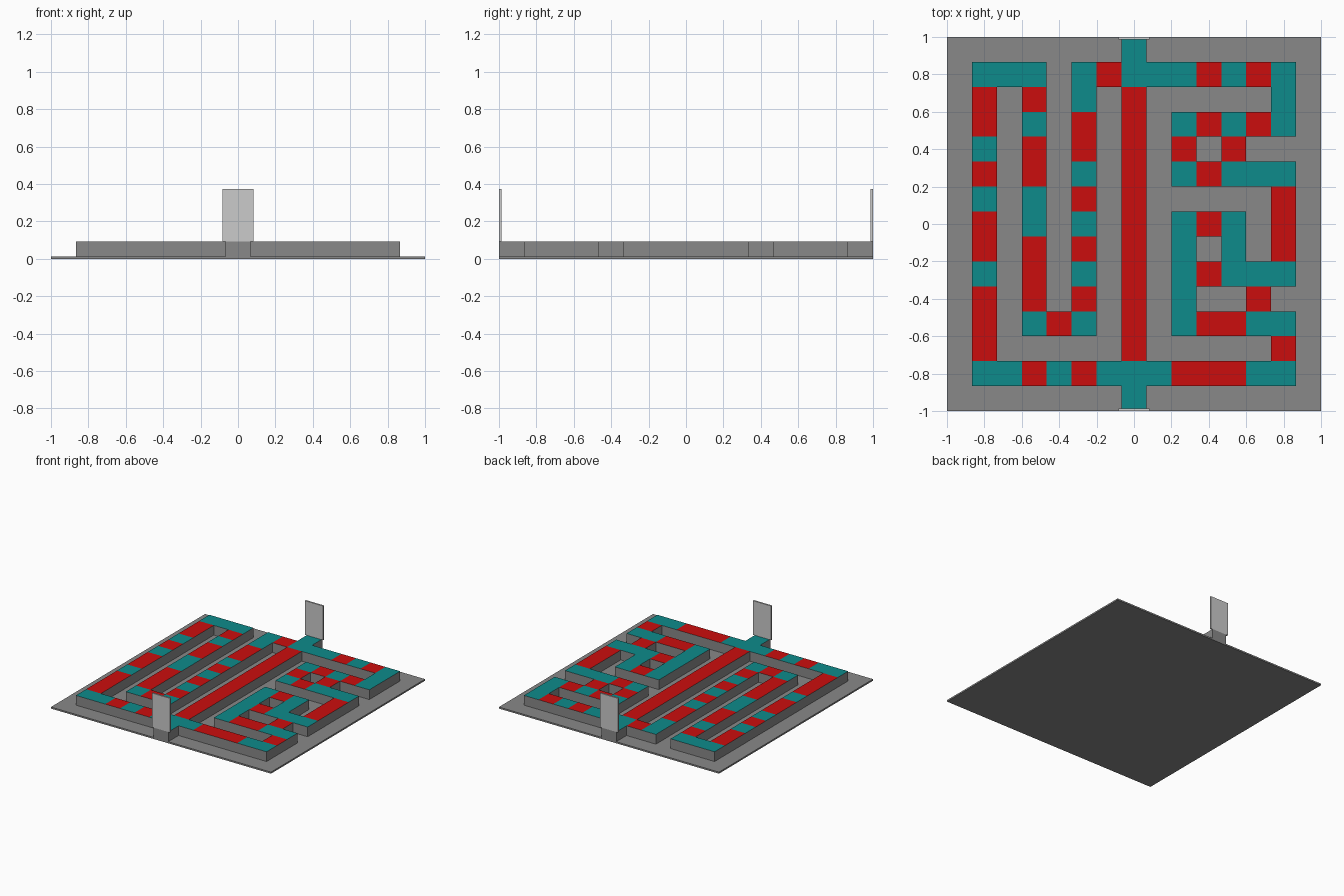
import bpy
import bmesh
from mathutils import Vector

old = bpy.data.objects.get("Cube")
if old:
    bpy.data.objects.remove(old, do_unlink=True)


def make_material(name, color):
    mat = bpy.data.materials.new(name)
    mat.use_nodes = True
    rgba = (*color, 1.0)
    mat.diffuse_color = rgba
    mat.node_tree.nodes["Principled BSDF"].inputs["Base Color"].default_value = rgba
    return mat


grey = make_material("stone grey", (0.25, 0.25, 0.25))
teal = make_material("teal", (0.004, 0.26, 0.26))
red = make_material("red", (0.6, 0.004, 0.004))
pale = make_material("pale grey", (0.6, 0.6, 0.6))


def add_object(name, bm, materials):
    bmesh.ops.recalc_face_normals(bm, faces=bm.faces)
    mesh = bpy.data.meshes.new(name)
    bm.to_mesh(mesh)
    bm.free()
    for mat in materials:
        mesh.materials.append(mat)
    obj = bpy.data.objects.new(name, mesh)
    bpy.context.collection.objects.link(obj)
    return obj


def add_box(name, low, high, mat):
    low, high = Vector(low), Vector(high)
    bm = bmesh.new()
    bmesh.ops.create_cube(bm, size=1)
    bmesh.ops.scale(bm, vec=high - low, verts=bm.verts)
    bmesh.ops.translate(bm, vec=(low + high) / 2, verts=bm.verts)
    return add_object(name, bm, [mat])


# Plan of the raised path, back row first: T teal, R red, dot open floor
PLAN = """
.......T.......
.TTT.TRTTTRTRT.
.R.R.T.R.....T.
.R.T.R.R.TRTRT.
.T.R.R.R.R.R...
.R.R.T.R.TRTTT.
.T.T.R.R.....R.
.R.T.T.R.TRT.R.
.R.R.R.R.T.T.R.
.T.R.T.R.TRTTT.
.R.R.R.R.T..R..
.R.TRT.R.TRRTT.
.R.....R.....R.
.TTRTRTTTRRRTT.
.......T.......
""".split()
COUNT = len(PLAN)
CELL = 2 / COUNT
FLOOR = 0.013
TOP = 0.093

# Thin ground slab
add_box("base_slab", (-1, -1, 0), (1, 1, FLOOR), grey)

# Raised path: cell quads with shared corners, extruded upward
bm = bmesh.new()
corners = {}


def corner(col, row):
    if (col, row) not in corners:
        corners[col, row] = bm.verts.new((col * CELL - 1, 1 - row * CELL, FLOOR))
    return corners[col, row]


for row, line in enumerate(PLAN):
    for col, kind in enumerate(line):
        if kind != ".":
            bm.faces.new([corner(col, row), corner(col, row + 1),
                          corner(col + 1, row + 1), corner(col + 1, row)])
result = bmesh.ops.extrude_face_region(bm, geom=bm.faces[:])
raised = [v for v in result["geom"] if isinstance(v, bmesh.types.BMVert)]
bmesh.ops.translate(bm, vec=(0, 0, TOP - FLOOR), verts=raised)

# Only the top faces carry the tile colours
for face in bm.faces:
    center = face.calc_center_median()
    face.material_index = 0
    if center.z > TOP - 0.001:
        kind = PLAN[int((1 - center.y) / CELL)][int((center.x + 1) / CELL)]
        face.material_index = 1 if kind == "T" else 2
add_object("raised_path", bm, [grey, teal, red])

# Upright gate panels at both ends of the path
add_box("front_gate", (-0.083, -1, TOP), (0.083, -0.987, 0.373), pale)
add_box("back_gate", (-0.083, 0.987, TOP), (0.083, 1, 0.373), pale)
